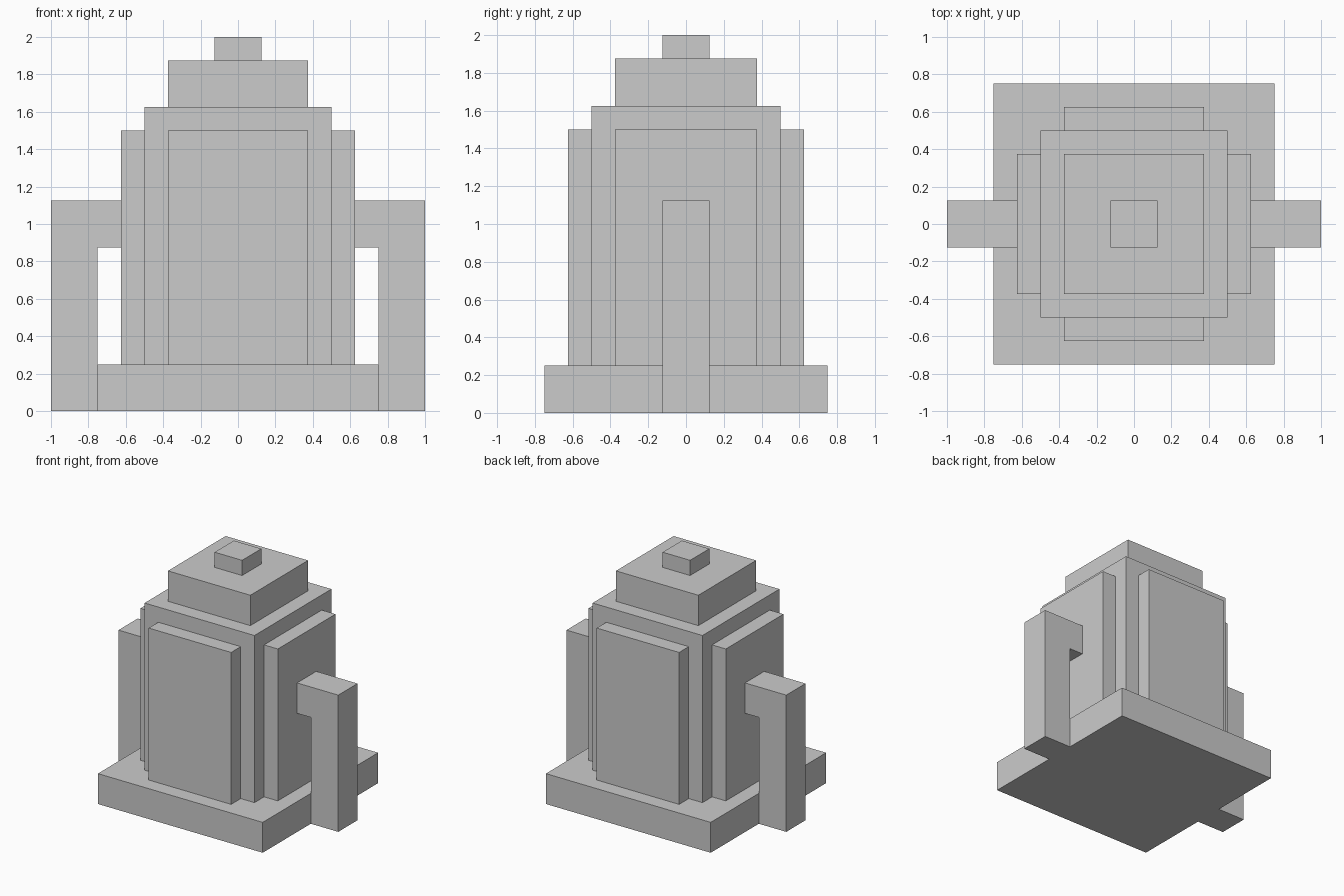
import bpy
import bmesh

if "Cube" in bpy.data.objects:
    bpy.data.objects.remove(bpy.data.objects["Cube"])


def make_object(name, bm):
    bmesh.ops.recalc_face_normals(bm, faces=bm.faces)
    mesh = bpy.data.meshes.new(name)
    bm.to_mesh(mesh)
    bm.free()
    obj = bpy.data.objects.new(name, mesh)
    bpy.context.collection.objects.link(obj)
    return obj


def box(name, x, y, z):
    """Box from (min, max) ranges on each axis."""
    bm = bmesh.new()
    bmesh.ops.create_cube(bm, size=1)
    for v in bm.verts:
        v.co = [r[0] if c < 0 else r[1] for r, c in zip((x, y, z), v.co)]
    return make_object(name, bm)


def centred(name, half, z0, z1):
    return box(name, (-half, half), (-half, half), (z0, z1))


def extrude_xz(name, profile, y0, y1):
    """Extrude an x/z outline along y."""
    bm = bmesh.new()
    face = bm.faces.new([bm.verts.new((x, y0, z)) for x, z in profile])
    new = bmesh.ops.extrude_face_region(bm, geom=[face])["geom"]
    verts = [g for g in new if isinstance(g, bmesh.types.BMVert)]
    bmesh.ops.translate(bm, verts=verts, vec=(0, y1 - y0, 0))
    return make_object(name, bm)


# Stacked central blocks
centred("base", 0.75, 0, 0.25)
centred("body", 0.5, 0.25, 1.625)
centred("cap", 0.375, 1.625, 1.875)
centred("knob", 0.125, 1.875, 2)

# Raised panels on the four walls, and the two bent side arms
arm = [(0.75, 0), (1, 0), (1, 1.125), (0.625, 1.125), (0.625, 0.875), (0.75, 0.875)]
wide, height = (-0.375, 0.375), (0.25, 1.5)
for s, side, face in ((-1, "left", "front"), (1, "right", "back")):
    depth = sorted((s * 0.5, s * 0.625))
    box(f"{side}_panel", depth, wide, height)
    box(f"{face}_panel", wide, depth, height)
    extrude_xz(f"{side}_arm", [(s * x, z) for x, z in arm], -0.125, 0.125)
